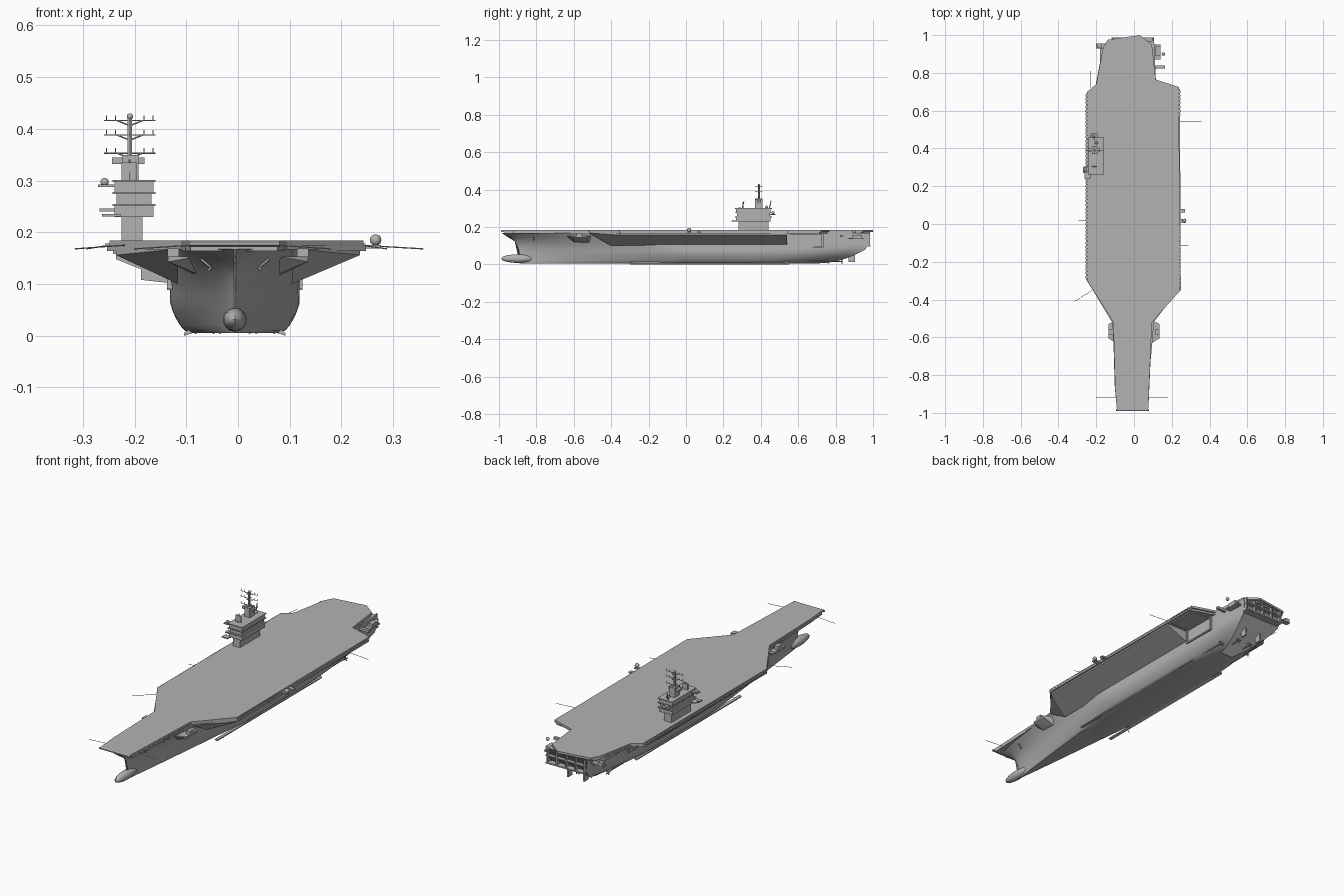
import bpy
import bmesh
from math import radians, tau
from mathutils import Vector, Matrix

if "Cube" in bpy.data.objects:
    bpy.data.objects.remove(bpy.data.objects["Cube"], do_unlink=True)

tone = (.45, .45, .45, 1)
grey = bpy.data.materials.new("naval grey")
grey.use_nodes = True
grey.diffuse_color = tone
grey.node_tree.nodes["Principled BSDF"].inputs["Base Color"].default_value = tone

# Shared reference lines of the ship
CENTRE, HALF_BEAM = -.006, .125
KEEL, FOOT, SOFFIT, DECK = .005, .1, .168, .184
BOW, STERN = -.985, .97
PORT, STARBOARD = .238, -.248
SIDES = {"port": 1, "starboard": -1}


def finish(name, bm, smooth=False):
    bmesh.ops.recalc_face_normals(bm, faces=bm.faces)
    mesh = bpy.data.meshes.new(name)
    bm.to_mesh(mesh)
    bm.free()
    mesh.materials.append(grey)
    obj = bpy.data.objects.new(name, mesh)
    bpy.context.collection.objects.link(obj)
    if smooth:
        bpy.ops.object.select_all(action="DESELECT")
        obj.select_set(True)
        bpy.context.view_layer.objects.active = obj
        bpy.ops.object.shade_smooth_by_angle(angle=radians(35))


def boxes(name, size, *centres):
    bm = bmesh.new()
    for centre in centres:
        placing = Matrix.Translation(centre) @ Matrix.Diagonal((*size, 1))
        bmesh.ops.create_cube(bm, size=1, matrix=placing)
    finish(name, bm)


def prism(name, outline, bottom, top, grow=1):
    bm = bmesh.new()
    face = bm.faces.new([bm.verts.new((x * grow, y, bottom)) for x, y in outline])
    raised = bmesh.ops.extrude_face_region(bm, geom=[face])["geom"]
    verts = [item for item in raised if isinstance(item, bmesh.types.BMVert)]
    bmesh.ops.translate(bm, verts=verts, vec=(0, 0, top - bottom))
    finish(name, bm)


def solid(name, points):
    bm = bmesh.new()
    bmesh.ops.convex_hull(bm, input=[bm.verts.new(point) for point in points])
    finish(name, bm)


def rods(name, radius, *ends):
    bm = bmesh.new()
    for start, end in ends:
        start, end = Vector(start), Vector(end)
        along = end - start
        turn = along.to_track_quat("Z", "Y").to_matrix().to_4x4()
        bmesh.ops.create_cone(bm, cap_ends=True, segments=6, radius1=radius, radius2=radius,
                              depth=along.length, matrix=Matrix.Translation((start + end) / 2) @ turn)
    finish(name, bm)


def ball(name, centre, radius, stretch=1):
    bm = bmesh.new()
    placing = Matrix.Translation(centre) @ Matrix.Diagonal((1, stretch, 1, 1))
    bmesh.ops.create_uvsphere(bm, u_segments=16, v_segments=10, radius=radius, matrix=placing)
    finish(name, bm, smooth=True)


def flare(name, side, front, back, slant=0, reach=.236, lip=.012, foot=FOOT):
    """Wedge that spreads from the hull side out to the deck edge."""
    inner, outer = CENTRE + side * (HALF_BEAM - .015), side * reach
    points = [(inner, y, SOFFIT) for y in (front, back)]
    points += [(inner, y, foot) for y in (front + slant * .7, back)]
    points += [(outer, y, z) for y in (front + slant, back) for z in (SOFFIT, SOFFIT - lip)]
    solid(name, points)


# Hull lofted from keel to deck, fuller at the bow with height
STATIONS, LEVELS = 40, 10
bm = bmesh.new()
rings = []
for station in range(STATIONS + 1):
    along = (station / STATIONS) ** 1.3
    port_side, starboard_side = [], []
    for level in range(LEVELS + 1):
        height = (level / LEVELS) ** 1.5
        rise = min(1, height * 2) ** .5
        stem = -.89 - .095 * height ** 4
        end = .7 + (STERN - .7) * rise
        beam = HALF_BEAM - .04 * (1 - min(1, height * 3) ** .5)
        entry = min(1, along / (.5 - .15 * height)) ** (.9 - .6 * height ** 2)
        taper = 1 - (.6 - .5 * rise) * max(0, along * 4 - 3) ** 2
        half = max(beam * entry * taper, .002)
        y, z = stem + (end - stem) * along, KEEL + (SOFFIT - KEEL) * height
        port_side.append(bm.verts.new((CENTRE + half, y, z)))
        starboard_side.append(bm.verts.new((CENTRE - half, y, z)))
    rings.append(starboard_side[::-1] + port_side)
for ring, following in zip(rings, rings[1:]):
    for i in range(len(ring)):
        bm.faces.new((ring[i - 1], ring[i], following[i], following[i - 1]))
bm.faces.new(rings[0])
bm.faces.new(rings[-1])
finish("hull", bm, smooth=True)
ball("bulbous_bow", (CENTRE, -.9, .031), .023, stretch=3.8)

# Flight deck and the catwalk band beneath its edge
deck = [(-.09, BOW), (.075, BOW), (.08, -.87), (.095, -.52), (.243, -.355), (PORT, .725),
        (.115, .765), (.095, .95), (.03, 1), (-.14, .975), (-.165, .93), (-.2, .74),
        (STARBOARD, .7), (STARBOARD, -.3), (-.11, -.52), (-.1, -.87)]
prism("flight_deck", deck, SOFFIT + .005, DECK)
prism("deck_catwalk", [(x, y * .985) for x, y in deck], SOFFIT - .004, SOFFIT + .006, grow=1.02)
rods("bow_lip", .006, ((-.095, BOW, .178), (.08, BOW, .178)))
pitch = .02
boxes("starboard_nets", (.01, .012, .006), *[(STARBOARD - .004, i * pitch, .175) for i in range(-14, 35)])
boxes("port_nets", (.01, .012, .006), *[(PORT + .003, i * pitch, .175) for i in range(-16, 36)
                                        if i < 0 or i > 28])

# Sponsons carrying the deck overhang
flare("port_sponson", 1, front=-.52, back=.54, slant=.17)
flare("starboard_forward_sponson", -1, front=-.52, back=-.16, slant=.2)
flare("starboard_middle_sponson", -1, front=-.02, back=.03)
flare("island_sponson", -1, front=.2, back=.5, lip=.02)
flare("island_sponson_foot", -1, front=.2, back=.5, reach=.187, lip=.06)
flare("starboard_quarter_sponson", -1, front=.69, back=.93, reach=.18, foot=.12)

# Hangar door frames under the deck-edge lifts
doors = {"port_aft": (1, .64, .18), "starboard_aft": (-1, .59, .14),
         "starboard_middle": (-1, .11, .14), "starboard_fore": (-1, -.09, .12)}
for name, (side, middle, width) in doors.items():
    x, tall = CENTRE + side * HALF_BEAM, SOFFIT - FOOT + .01
    boxes(name + "_door_sill", (.012, width, .008), (x, middle, FOOT - .008))
    boxes(name + "_door_posts", (.012, .01, tall),
          *[(x, middle + end * width / 2, SOFFIT - tall / 2) for end in (-1, 1)])
    boxes(name + "_lift", (.11, width - .02, .016), (x + side * .056, middle, SOFFIT - .002))

# Weapon platforms beside the bow, with a launcher on each
for word, side in SIDES.items():
    inner, outer, y, top = side * .08, side * .135, -.57, .153
    points = [(inner, y + reach, z) for reach, z in ((-.07, top), (.07, top), (-.03, .12), (.05, .116))]
    points += [(outer, y + reach, z) for reach in (-.035, .04) for z in (top, top - .01)]
    solid(word + "_bow_platform", points)
    boxes(word + "_bow_launcher", (.022, .03, .016), (outer - side * .01, y, top + .008))

# Galleries and platforms round the stern
boxes("stern_galleries", (.225, .035, .006), *[(CENTRE, STERN, z) for z in (FOOT, .138)])
boxes("stern_posts", (.007, .03, SOFFIT - FOOT),
      *[(CENTRE + i * .053, STERN, (SOFFIT + FOOT) / 2) for i in range(-2, 3)])
boxes("port_quarter_platform", (.05, .08, .007), (.115, .91, .138))
boxes("port_quarter_launcher", (.025, .05, .016), (.127, .915, .15))
boxes("port_quarter_boom", (.065, .015, .013), (.132, .832, .152))
boxes("starboard_quarter_platform", (.07, .025, .007), (-.165, .942, .148))
boxes("starboard_quarter_launcher", (.025, .02, .014), (-.183, .945, .158))
boxes("port_radar_platforms", (.04, .02, .007), (.255, .017, .172), (.25, .07, .172))
ball("port_radome", (.266, .017, .185), .011)
ball("port_small_dome", (.155, .9, .175), .009)

# Island: tower, stacked bridge storeys and thin galleries
ISLAND_X, ISLAND_Y = -.201, .36
boxes("island_tower", (.041, .16, .05), (ISLAND_X - .004, ISLAND_Y, DECK + .025))
storey = .023
for i, name in enumerate(("lower", "middle", "upper")):
    floor = .23 + i * storey
    inset = .008 * (i % 2)
    boxes(name + "_bridge", (.076 - inset, .185 - inset, storey),
          (ISLAND_X, ISLAND_Y, floor + storey / 2))
    boxes(name + "_gallery", (.083, .197, .004), (ISLAND_X, ISLAND_Y, floor + storey))
boxes("side_galleries", (.035, .03, .005), (-.253, .285, .29), (-.25, .29, .243),
      (-.245, .257, .233), (-.212, .463, .267))
boxes("mast_house", (.031, .04, .05), (-.208, .39, .324))
boxes("mast_house_sensors", (.063, .02, .013), (-.212, .39, .338))
boxes("radar_panel", (.03, .006, .035), (-.21, .305, .317))
ball("bridge_dome", (-.258, .285, .297), .008)
ball("roof_dome", (-.2, .43, .306), .008)
ball("aft_dome", (-.215, .465, .276), .008)

# Mast with three crossed yards, braces and upright aerials
mast = Vector((-.209, .39, 0))
top = Vector((0, 0, .424))
rods("main_mast", .005, (mast + top * .8, mast + top))
ball("mast_top", mast + top, .006)
yards, aerials = [], []
for z in (.353, .388, .416):
    middle = mast + Vector((0, 0, z))
    across, fore, up = Vector((.05, 0, 0)), Vector((0, .02, 0)), Vector((0, 0, .01))
    yards += [(middle - across, middle + across), (middle - fore, middle + fore)]
    for side in (-1, 1):
        yards.append((middle - up, middle + across * side / 2))
        aerials += [(middle + across * side * part, middle + across * side * part + up) for part in (.55, .9)]
rods("mast_yards", .0014, *yards)
rods("yard_aerials", .0012, *aerials)
rods("island_poles", .0025, *[((-.21, y, .298), (-.21, y + .01, .34)) for y in (.3, .445)])

# Whip aerials folded outward from the deck edge
whips = []
for x, y, reach, sweep in ((PORT, .545, .12, 0), (-.22, -.35, -.095, -.06), (-.09, -.92, -.11, 0),
                           (.075, -.92, .105, 0), (-.23, .72, 0, .09), (PORT, -.115, .05, 0),
                           (STARBOARD, .02, -.045, 0)):
    whips.append(((x, y, .175), (x + reach, y + sweep, SOFFIT)))
rods("whip_aerials", .0012, *whips)

# Running gear, rudders, bilge keels and anchors on both sides
for word, side in SIDES.items():
    x = CENTRE + side * .045
    solid(word + "_rudder", [(x + thick, y, z) for thick in (-.004, .004) for z in (.012, .06)
                             for y in (.87, .903)])
    for label, offset, y in (("inner", .035, .835), ("outer", .082, .76)):
        hub = Vector((CENTRE + side * offset, y, .016))
        rods(f"{word}_{label}_shaft", .0035, (hub - Vector((0, .16, 0)), hub))
        rods(f"{word}_{label}_strut", .0025, (hub, hub + Vector((side * -.01, -.02, .04))))
        blade = Vector((0, 0, .014))
        rods(f"{word}_{label}_propeller", .003,
             *[(hub, hub + Matrix.Rotation(turn * tau / 5, 3, "Y") @ blade) for turn in range(5)])
    keel = CENTRE + side * .09
    solid(word + "_bilge_keel", [(keel + side * out, y, z) for y in (-.3, .55)
                                 for out, z in ((-.008, KEEL), (.008, 0), (.008, KEEL), (0, .012))])
    anchor = Vector((CENTRE + side * .056, -.815, .14))
    shank, fluke = Vector((side * .01, 0, .008)), Vector((side * -.005, 0, .006))
    rods(word + "_anchor", .003, (anchor - shank, anchor + shank),
         (anchor - shank - fluke, anchor - shank + fluke))
